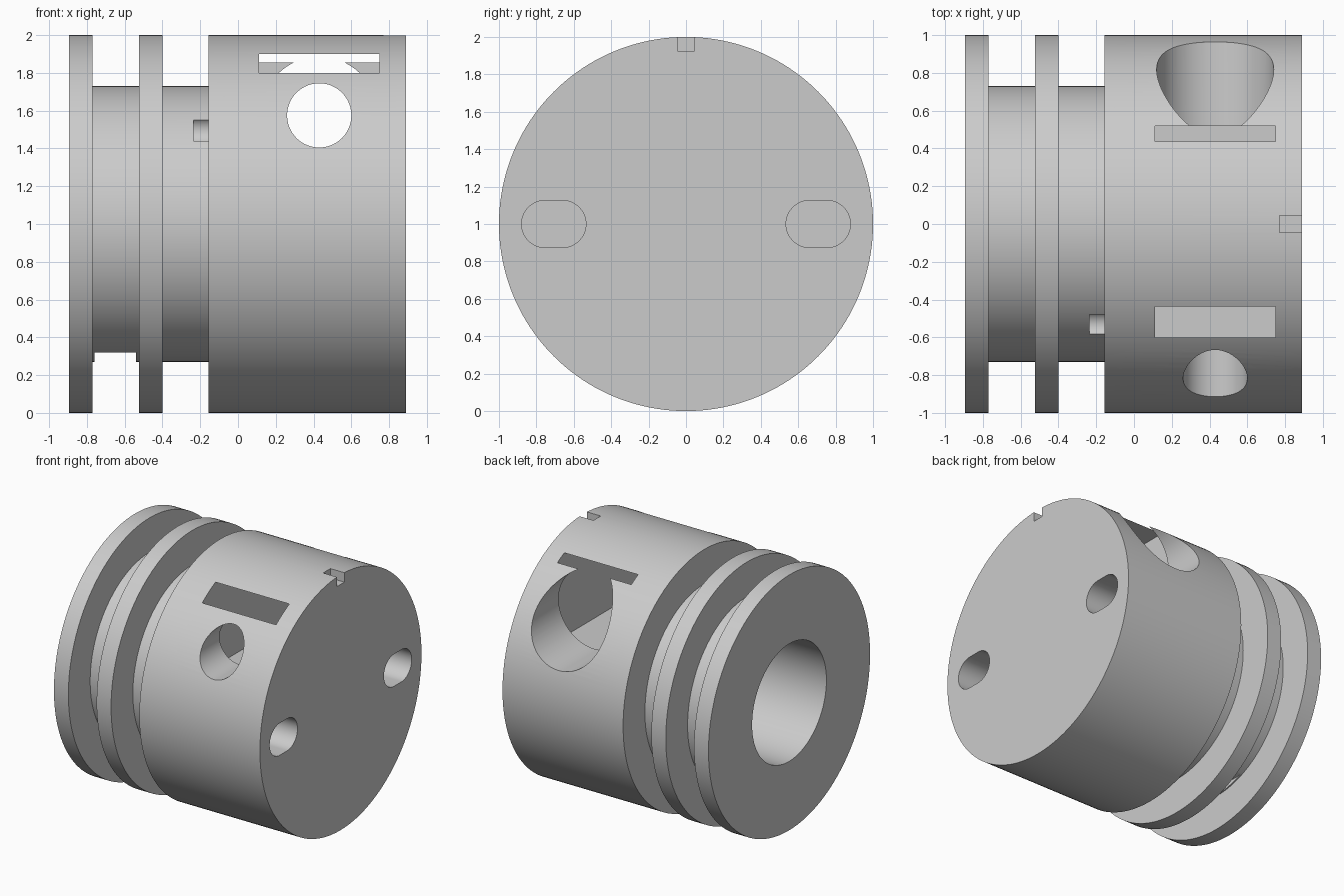
import bpy, bmesh, math
from mathutils import Matrix, Vector

default = bpy.data.objects.get("Cube")
if default:
    bpy.data.objects.remove(default, do_unlink=True)

# Single plain metal colour
GREY = (0.6, 0.6, 0.6, 1.0)
metal = bpy.data.materials.new("plain_grey")
metal.use_nodes = True
metal.diffuse_color = GREY
metal.node_tree.nodes["Principled BSDF"].inputs["Base Color"].default_value = GREY

SEGMENTS = 160
AXIS_Z = 1.0


def add_object(name, bm):
    bmesh.ops.recalc_face_normals(bm, faces=bm.faces)
    mesh = bpy.data.meshes.new(name)
    bm.to_mesh(mesh)
    bm.free()
    mesh.materials.append(metal)
    obj = bpy.data.objects.new(name, mesh)
    bpy.context.collection.objects.link(obj)
    return obj


def lathe(name, profile):
    """Revolve (x, radius) points about the horizontal axis and cap both ends."""
    bm = bmesh.new()
    rings = []
    for x, r in profile:
        angles = [math.tau * i / SEGMENTS for i in range(SEGMENTS)]
        rings.append([bm.verts.new((x, r * math.cos(a), AXIS_Z + r * math.sin(a)))
                      for a in angles])
    for a, b in zip(rings, rings[1:]):
        for i in range(SEGMENTS):
            j = (i + 1) % SEGMENTS
            bm.faces.new((a[i], a[j], b[j], b[i]))
    bm.faces.new(rings[0])
    bm.faces.new(rings[-1])
    return add_object(name, bm)


def box(name, low, high):
    bm = bmesh.new()
    low, high = Vector(low), Vector(high)
    matrix = Matrix.Translation((low + high) / 2) @ Matrix.Diagonal((*(high - low), 1))
    bmesh.ops.create_cube(bm, size=1, matrix=matrix)
    return add_object(name, bm)


def rod(name, start, end, radius):
    bm = bmesh.new()
    start, end = Vector(start), Vector(end)
    span = end - start
    turn = span.to_track_quat('Z', 'Y').to_matrix().to_4x4()
    bmesh.ops.create_cone(bm, cap_ends=True, segments=96, radius1=radius, radius2=radius,
                          depth=span.length, matrix=Matrix.Translation((start + end) / 2) @ turn)
    return add_object(name, bm)


def stadium(name, y, x0, x1, half_gap, radius):
    """Oblong prism running along x."""
    bm = bmesh.new()
    outline = []
    for side in (1, -1):
        for i in range(33):
            a = math.pi * i / 32 - side * math.pi / 2
            outline.append((x0, y + side * half_gap + radius * math.cos(a),
                            AXIS_Z + radius * math.sin(a)) if side == 1 else
                           (x0, y - half_gap + radius * math.cos(a),
                            AXIS_Z + radius * math.sin(a)))
    face = bm.faces.new([bm.verts.new(p) for p in outline])
    new = bmesh.ops.extrude_face_region(bm, geom=[face])["geom"]
    bmesh.ops.translate(bm, vec=(x1 - x0, 0, 0),
                        verts=[v for v in new if isinstance(v, bmesh.types.BMVert)])
    return add_object(name, bm)


# Turned body: two flanges, two grooves, wide drum and blind bore
body = lathe("grooved_cylinder_body", [
    (-0.08, 0.46), (-0.895, 0.46),
    (-0.895, 1), (-0.77, 1), (-0.77, 0.73), (-0.525, 0.73),
    (-0.525, 1), (-0.40, 1), (-0.40, 0.73), (-0.155, 0.73),
    (-0.155, 1), (0.89, 1)])

cutters = [
    # Inner chamber, breaking through the drum as two slots
    box("chamber_cutter", (0.11, -0.6, 1.245), (0.75, 0.52, 1.9)),
    # Small front port and large back port
    rod("front_port_cutter", (0.43, -1.2, 1.575), (0.43, -0.4, 1.575), 0.17),
    rod("back_port_cutter", (0.43, 0.3, 1.575), (0.43, 1.2, 1.575), 0.31),
    # Index notch on the rim
    box("rim_notch_cutter", (0.77, -0.045, 1.925), (1.0, 0.045, 2.1)),
    # Flat under the outer groove
    box("groove_flat_cutter", (-0.76, -0.5, 0.2), (-0.54, 0.5, 0.32)),
    # Locating pin hole beside the drum
    rod("pin_hole_cutter", (-0.235, -0.535, 1.497), (-0.02, -0.535, 1.497), 0.076),
]
# Pair of oblong drive holes in the closed end
for side in (-1, 1):
    cutters.append(stadium("drive_hole_cutter", side * 0.707, 0.5, 1.0, 0.046, 0.126))

bpy.context.view_layer.objects.active = body
for cutter in cutters:
    cutter.hide_render = True
    mod = body.modifiers.new(cutter.name, 'BOOLEAN')
    mod.operation = 'DIFFERENCE'
    mod.solver = 'EXACT'
    mod.object = cutter
    bpy.ops.object.modifier_apply(modifier=mod.name)
    bpy.data.objects.remove(cutter, do_unlink=True)

bpy.ops.object.select_all(action='DESELECT')
body.select_set(True)
bpy.context.view_layer.objects.active = body
bpy.ops.object.shade_smooth_by_angle(angle=math.radians(30))
